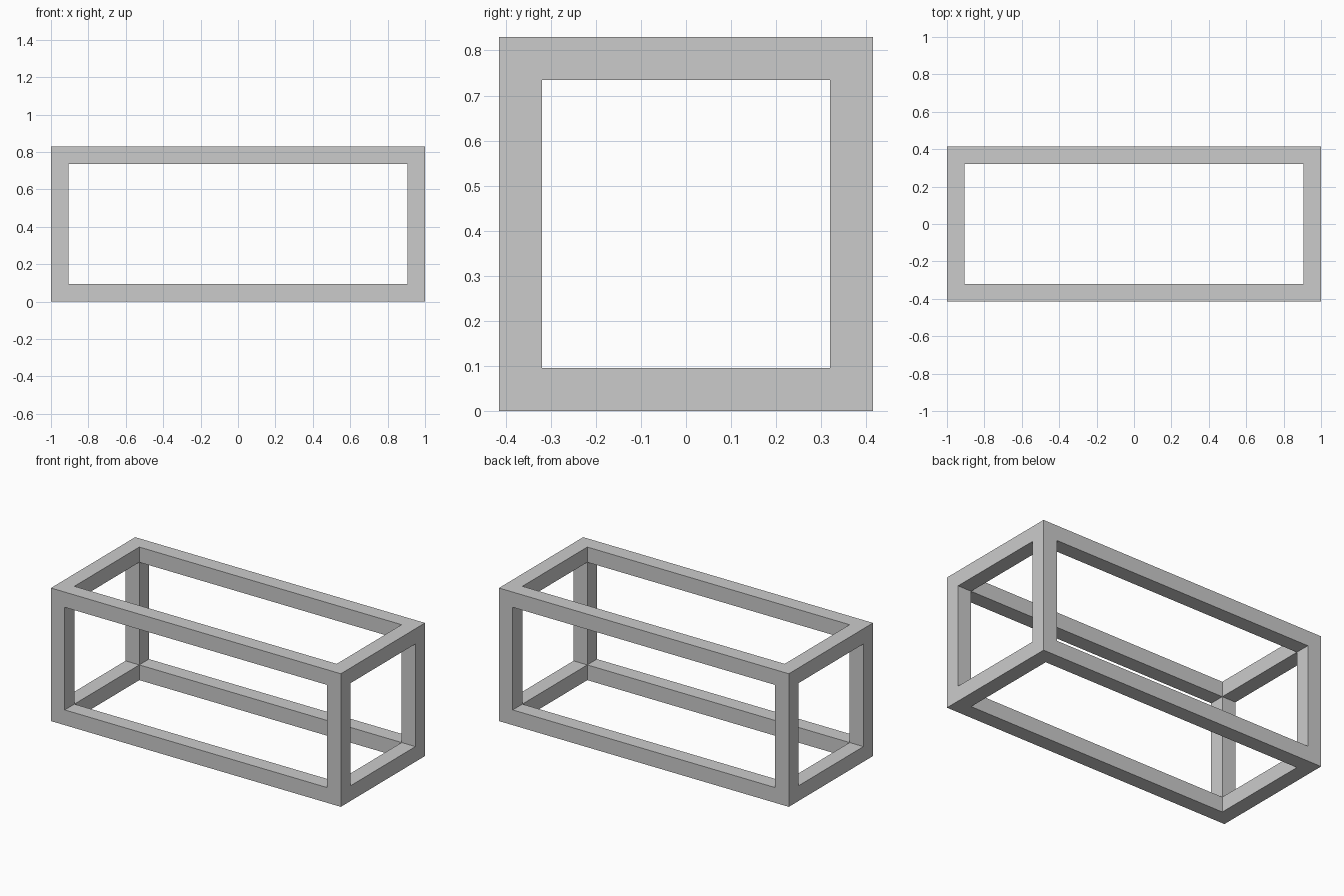
import bpy, bmesh
from mathutils import Vector

if "Cube" in bpy.data.objects:
    bpy.data.objects.remove(bpy.data.objects["Cube"])

# Grid planes: outer limits and bar thickness on each axis
T = 0.095
PLANES = [
    (-1.0, -1.0 + T, 1.0 - T, 1.0),
    (-0.415, -0.415 + T, 0.415 - T, 0.415),
    (0.0, T, 0.83 - T, 0.83),
]


def is_bar(cell):
    """A cell of the 3x3x3 grid is solid if it lies on an edge or corner of the box."""
    return all(0 <= c <= 2 for c in cell) and sum(c == 1 for c in cell) <= 1


bm = bmesh.new()
verts = {}


def vert(key):
    if key not in verts:
        verts[key] = bm.verts.new(Vector([PLANES[a][key[a]] for a in range(3)]))
    return verts[key]


# Open box frame: one quad wherever a solid cell meets empty space
for n in range(27):
    cell = (n // 9, n // 3 % 3, n % 3)
    if not is_bar(cell):
        continue
    for axis in range(3):
        u, v = (axis + 1) % 3, (axis + 2) % 3
        for side in (0, 1):
            neighbour = list(cell)
            neighbour[axis] += 2 * side - 1
            if is_bar(neighbour):
                continue
            loop = []
            for du, dv in ((0, 0), (1, 0), (1, 1), (0, 1)):
                key = list(cell)
                key[axis] += side
                key[u] += du
                key[v] += dv
                loop.append(vert(tuple(key)))
            bm.faces.new(loop if side else loop[::-1])

mesh = bpy.data.meshes.new("box_frame")
bm.to_mesh(mesh)
bm.free()
frame = bpy.data.objects.new("box_frame", mesh)
bpy.context.collection.objects.link(frame)
